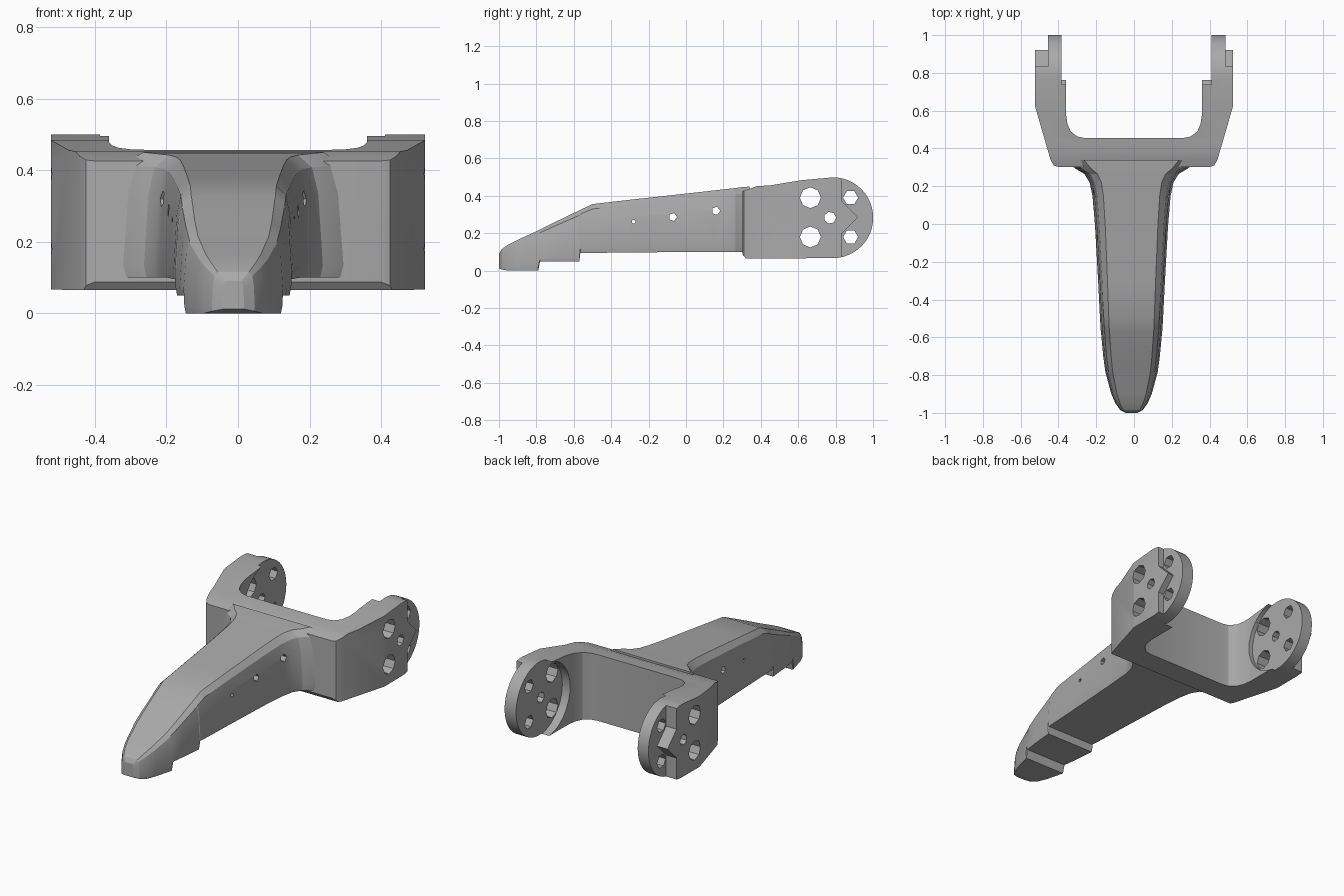
import bpy, bmesh, math

if "Cube" in bpy.data.objects:
    bpy.data.objects.remove(bpy.data.objects["Cube"])

grey = bpy.data.materials.new("matte grey")
grey.diffuse_color = (0.4, 0.4, 0.4, 1)
grey.use_nodes = True
grey.node_tree.nodes["Principled BSDF"].inputs["Base Color"].default_value = grey.diffuse_color


def make(name, verts, faces):
    mesh = bpy.data.meshes.new(name)
    mesh.from_pydata(verts, [], faces)
    bm = bmesh.new()
    bm.from_mesh(mesh)
    bmesh.ops.recalc_face_normals(bm, faces=bm.faces)
    bm.to_mesh(mesh)
    bm.free()
    mesh.materials.append(grey)
    obj = bpy.data.objects.new(name, mesh)
    bpy.context.collection.objects.link(obj)
    return obj


def loft(name, rings):
    n = len(rings[0])
    faces = [list(range(n)), [len(rings) * n - n + i for i in range(n)]]
    for r in range(len(rings) - 1):
        for i in range(n):
            j = (i + 1) % n
            faces.append([r * n + i, r * n + j, r * n + n + j, r * n + n + i])
    return make(name, [v for ring in rings for v in ring], faces)


def prism_x(name, pts, x0, x1):
    return loft(name, [[(x, y, z) for y, z in pts] for x in (x0, x1)])


def prism_z(name, pts, z0, z1):
    return loft(name, [[(x, y, z) for x, y in pts] for z in (z0, z1)])


def circle(y, z, r, n, start=0.0, sweep=2 * math.pi):
    return [(y + r * math.cos(start + sweep * i / n),
             z + r * math.sin(start + sweep * i / n)) for i in range(n)]


def boolean(obj, cutter, op="DIFFERENCE"):
    mod = obj.modifiers.new("cut", "BOOLEAN")
    mod.operation, mod.object, mod.solver = op, cutter, "EXACT"
    bpy.context.view_layer.objects.active = obj
    bpy.ops.object.modifier_apply(modifier=mod.name)
    bpy.data.objects.remove(cutter)


def shade(obj):
    bpy.ops.object.select_all(action="DESELECT")
    obj.select_set(True)
    bpy.context.view_layer.objects.active = obj
    bpy.ops.object.shade_smooth_by_angle(angle=math.radians(20))


# Tapered body: y, half width, bottom z, top z
sections = [
    (-1.0, 0.03, 0.012, 0.09), (-0.985, 0.06, 0.006, 0.115), (-0.95, 0.085, 0.0, 0.14),
    (-0.9, 0.107, 0.0, 0.165), (-0.79, 0.137, 0.0, 0.215), (-0.78, 0.139, 0.05, 0.22),
    (-0.7, 0.15, 0.05, 0.26), (-0.57, 0.162, 0.05, 0.323), (-0.565, 0.163, 0.095, 0.325),
    (-0.5, 0.167, 0.095, 0.356), (-0.3, 0.177, 0.097, 0.379), (0.0, 0.194, 0.1, 0.412),
    (0.15, 0.207, 0.1, 0.429), (0.22, 0.222, 0.1, 0.437), (0.265, 0.25, 0.1, 0.442),
    (0.295, 0.3, 0.1, 0.446), (0.34, 0.35, 0.1, 0.45)]
rings = []
for y, w, b, t in sections:
    h = t - b
    half = [(w * 0.97, b), (w, b + 0.1 * h), (w * 0.95, b + 0.68 * h),
            (w * 0.88, b + 0.9 * h), (w * 0.72, t)]
    half = half + [(-x, z) for x, z in reversed(half)]
    rings.append([(x - 0.013, y, z) for x, z in half])
body = loft("tapered_body", rings)
# Small cross holes through the body
for y, z, r in [(0.16, 0.32, 0.023), (-0.07, 0.287, 0.022), (-0.28, 0.262, 0.011)]:
    boolean(body, prism_x("hole_cutter", circle(y, z, r, 5), -0.5, 0.5))
shade(body)

# Yoke: plan outline crossed with the side outline
plan = [(0.40, 0.302), (0.425, 0.31), (0.442, 0.34), (0.523, 0.62), (0.523, 1.02),
        (0.36, 1.02), (0.36, 0.58), (0.352, 0.53), (0.335, 0.49), (0.30, 0.463), (0.26, 0.455)]
plan = plan + [(-x, y) for x, y in reversed(plan)]
yoke = prism_z("yoke", plan, -0.1, 0.7)
side = [(0.30, 0.09), (0.32, 0.065)] + circle(0.785, 0.283, 0.216, 24, -math.pi / 2, math.pi)
side += [(0.785, 0.499), (0.62, 0.484), (0.45, 0.456), (0.38, 0.452), (0.30, 0.425)]
boolean(yoke, prism_x("side_cutter", side, -0.8, 0.8), "INTERSECT")

# Round pocket inside each arm, stepped pad outside
step = [(0.835, 0.6), (0.835, 0.37), (0.92, 0.285), (0.835, 0.2), (0.835, -0.1),
        (1.2, -0.1), (1.2, 0.6)]
for sign, inner, outer in [(1, 0.41, 0.485), (-1, 0.385, 0.455)]:
    boolean(yoke, prism_x("pocket_cutter", circle(0.787, 0.283, 0.218, 40), sign * 0.2, sign * inner))
    boolean(yoke, prism_x("step_cutter", step, sign * outer, sign * 0.7))

# Mounting holes through both arms
for y, z, r, n in [(0.665, 0.39, 0.056, 8), (0.665, 0.18, 0.056, 8), (0.88, 0.39, 0.04, 6),
                   (0.88, 0.18, 0.04, 6), (0.77, 0.283, 0.032, 7)]:
    boolean(yoke, prism_x("hole_cutter", circle(y, z, r, n), -0.8, 0.8))
shade(yoke)
